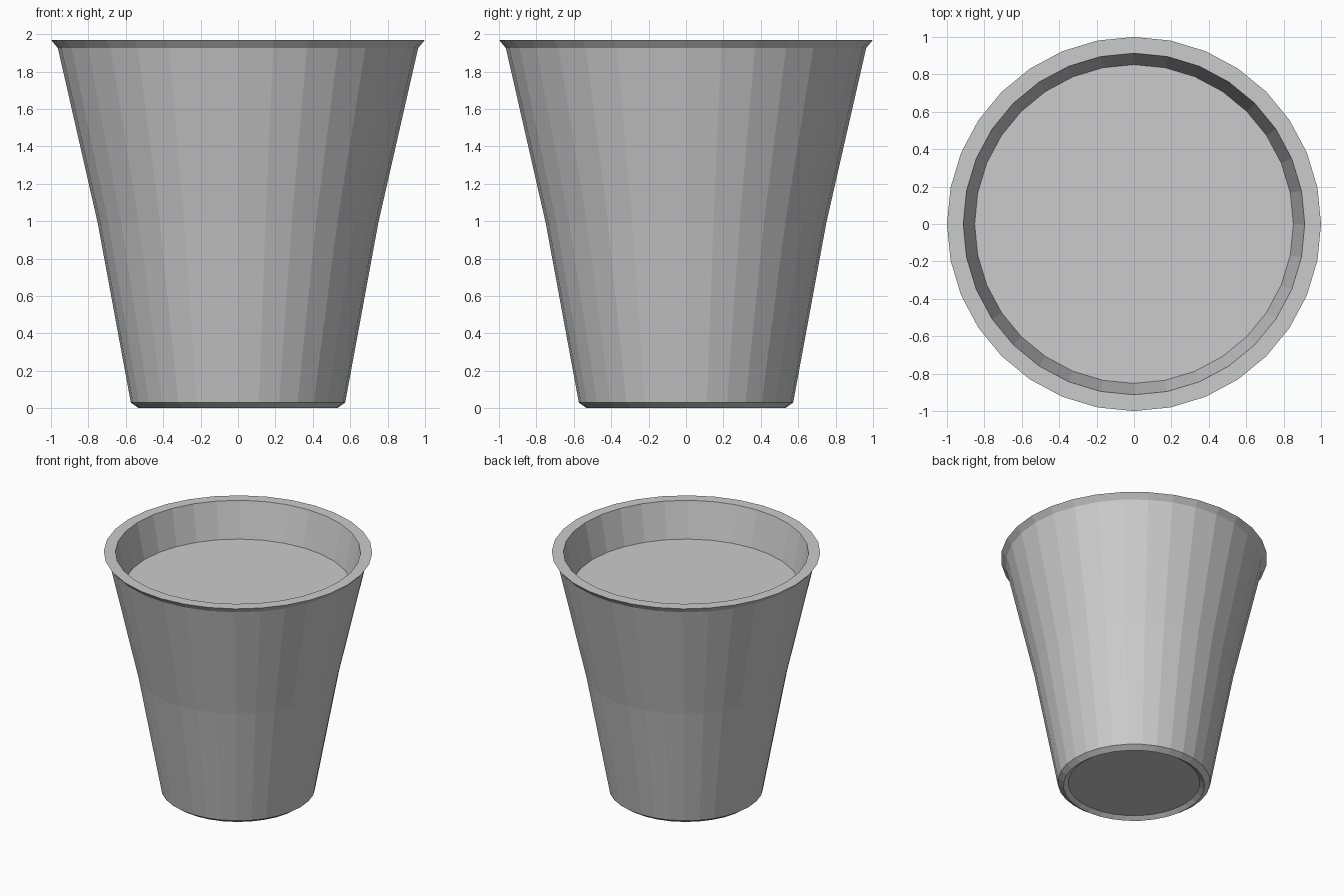
import bpy
import bmesh
from math import cos, sin, tau

SIDES = 32

cube = bpy.data.objects.get("Cube")
if cube:
    bpy.data.objects.remove(cube, do_unlink=True)


def make_material(name, colour):
    mat = bpy.data.materials.new(name)
    mat.use_nodes = True
    mat.diffuse_color = colour
    mat.node_tree.nodes["Principled BSDF"].inputs["Base Color"].default_value = colour
    return mat


def revolve(name, profile, mat, cap_start=False, cap_end=False):
    """Turn a radius/height profile around z into a faceted solid."""
    bm = bmesh.new()
    rings = [[bm.verts.new((r * cos(tau * i / SIDES), r * sin(tau * i / SIDES), z))
              for i in range(SIDES)] for r, z in profile]
    for low, high in zip(rings, rings[1:]):
        for i in range(SIDES):
            j = (i + 1) % SIDES
            bm.faces.new((low[i], low[j], high[j], high[i]))
    if cap_start:
        bm.faces.new(rings[0][::-1])
    if cap_end:
        bm.faces.new(rings[-1])
    mesh = bpy.data.meshes.new(name)
    bm.to_mesh(mesh)
    bm.free()
    mesh.materials.append(mat)
    obj = bpy.data.objects.new(name, mesh)
    bpy.context.collection.objects.link(obj)
    return obj


grey = make_material("plain grey", (0.6, 0.6, 0.6, 1))

# Cup: recessed base, chamfered foot, flared wall, lip and inner wall down to the fill
revolve("cup", [(0.495, 0.025), (0.53, 0.0), (0.573, 0.03), (0.75, 0.99),
                (0.963, 1.925), (1.0, 1.97), (0.913, 1.97), (0.852, 1.68)],
        grey, cap_start=True, cap_end=True)
